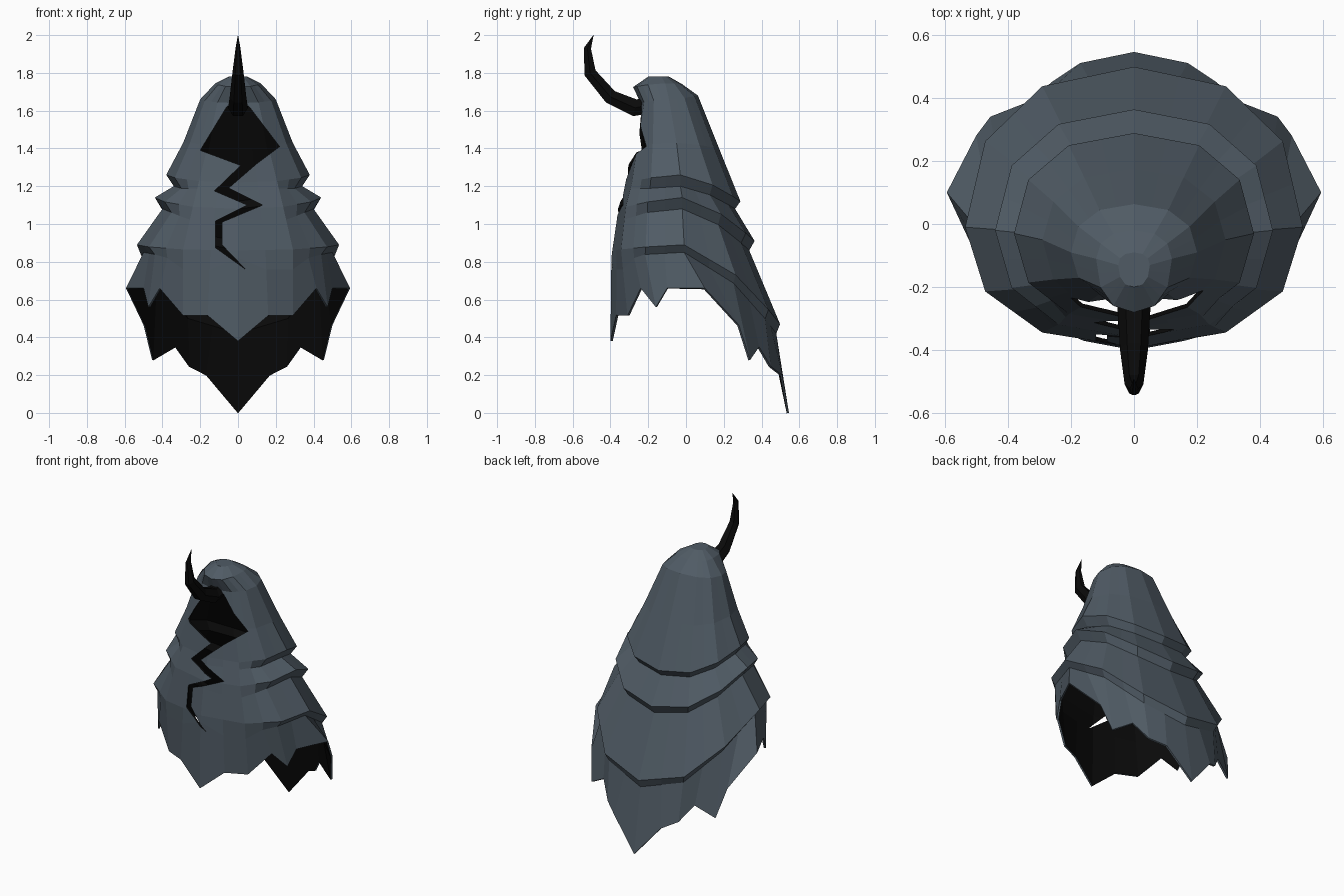
import bpy, bmesh, math
from mathutils import Vector

if "Cube" in bpy.data.objects:
    bpy.data.objects.remove(bpy.data.objects["Cube"])


def material(name, rgb):
    m = bpy.data.materials.new(name)
    m.diffuse_color = (*rgb, 1)
    m.use_nodes = True
    m.node_tree.nodes["Principled BSDF"].inputs["Base Color"].default_value = m.diffuse_color
    return m


CLOTH = material("slate_cloth", (0.08, 0.105, 0.13))
DARK = material("black", (0.003, 0.003, 0.003))


def loft(name, rings, mats, cap_end=False):
    """Skin closed rings, first ring capped, as a flat shaded mesh."""
    bm = bmesh.new()
    rows = [[bm.verts.new(p) for p in r] for r in rings]
    n = len(rings[0])
    for a, b in zip(rows, rows[1:]):
        for i in range(n):
            j = (i + 1) % n
            bm.faces.new((a[i], a[j], b[j], b[i]))
    bm.faces.new(rows[0][::-1])
    if cap_end:
        bm.faces.new(rows[-1])
        bmesh.ops.recalc_face_normals(bm, faces=bm.faces[:])
    me = bpy.data.meshes.new(name)
    bm.to_mesh(me)
    bm.free()
    for m in mats:
        me.materials.append(m)
    ob = bpy.data.objects.new(name, me)
    bpy.context.collection.objects.link(ob)
    return ob


def mirrored(half):
    """Complete a half ring that runs from back centre to front centre."""
    half = [tuple(p) for p in half]
    return half + [(-x, y, z) for x, y, z in half[-2:0:-1]]


def cloth_half(w, yc, yb, yf, zb, zs, zf):
    """Half of a 12 sided ring, with midpoints to match the hem columns."""
    half = []
    for i in range(0, 13, 2):
        t = math.pi * i / 12
        s, k = max(math.sin(t), 0), abs(math.cos(t))
        s = 0 if s < 0.01 else s ** 0.88
        ye, ze = (yb, zb) if i < 6 else (yf, zf)
        p = Vector((w * s, yc + (ye - yc) * k ** 0.9, zs + (ze - zs) * k ** 1.4))
        if half:
            half.append((half[-1] + p) / 2)
        half.append(p)
    return half


# Hooded cloak: half width, centre y, back y, front y, then z at back, side, front
profile = [
    (0.05, -0.13, -0.09, -0.20, 1.78, 1.78, 1.78),
    (0.12, -0.11, -0.02, -0.28, 1.74, 1.745, 1.725),
    (0.20, -0.09, 0.063, -0.24, 1.68, 1.66, 1.64),
    (0.29, -0.05, 0.175, -0.285, 1.40, 1.43, 1.42),
    (0.38, -0.03, 0.288, -0.32, 1.12, 1.26, 1.22),    # upper fold
    (0.34, -0.03, 0.26, -0.33, 1.08, 1.20, 1.17),
    (0.44, -0.02, 0.363, -0.36, 0.91, 1.14, 1.08),    # middle fold
    (0.40, -0.02, 0.335, -0.365, 0.86, 1.08, 1.03),
    (0.535, -0.01, 0.498, -0.39, 0.47, 0.89, 0.86),   # lower fold
    (0.50, -0.01, 0.478, -0.395, 0.42, 0.85, 0.82),
]
# Ragged hem, back centre to front centre
hem = [(0, 0.545, 0), (0.17, 0.51, 0.2), (0.26, 0.45, 0.245), (0.335, 0.387, 0.35),
       (0.455, 0.34, 0.28), (0.5, 0.28, 0.465), (0.593, 0.1, 0.66), (0.5, -0.1, 0.66),
       (0.475, -0.16, 0.56), (0.415, -0.24, 0.66), (0.29, -0.31, 0.515),
       (0.16, -0.37, 0.515), (0, -0.4, 0.38)]
halves = [cloth_half(*p) for p in profile] + [[Vector(p) for p in hem]]
# Folds die out towards the front
for r in (5, 7, 9):
    for i, fade in ((9, 0.5), (10, 1), (11, 1)):
        flat = halves[r - 1][i].lerp(halves[r + 1][i], 0.3)
        halves[r][i] = halves[r][i].lerp(flat, fade)
cloak = loft("hooded_cloak", [mirrored(h) for h in halves], [CLOTH, DARK])

# Dark lining
lining = cloak.modifiers.new("lining", "SOLIDIFY")
lining.thickness = 0.012
lining.offset = -1
lining.material_offset = 1

# Face opening and zigzag tear, cut through the front only
opening = [(0, 1.66), (0.06, 1.62), (0.22, 1.41), (0.10, 1.32), (-0.05, 1.19), (0.13, 1.10),
           (-0.085, 1.01), (-0.085, 0.89), (0.04, 0.76), (-0.12, 0.875), (-0.12, 1.015),
           (0.05, 1.10), (-0.125, 1.175), (0.015, 1.31), (-0.20, 1.39), (-0.06, 1.62)]
cutter = loft("opening_cutter", [[(x, y, z) for x, z in opening] for y in (-0.8, -0.08)],
              [CLOTH, DARK], cap_end=True)
for f in cutter.data.polygons:
    f.material_index = 1
cutter.hide_render = True
cutter.hide_viewport = True
cut = cloak.modifiers.new("opening", "BOOLEAN")
cut.operation = "DIFFERENCE"
cut.solver = "EXACT"
cut.object = cutter

# Curved horn: y, z, radius along its path
path = [(-0.2, 1.63, 0.052), (-0.27, 1.615, 0.052), (-0.40, 1.673, 0.044),
        (-0.508, 1.80, 0.037), (-0.522, 1.93, 0.022), (-0.49, 2.0, 0.001)]
rings = []
for i, (y, z, r) in enumerate(path):
    a, b = path[max(i - 1, 0)], path[min(i + 1, len(path) - 1)]
    d = Vector((0, b[0] - a[0], b[1] - a[1])).normalized()
    side = Vector((1, 0, 0))
    up = side.cross(d)
    thin = 1 if i < 3 else 0.8 if i == 3 else 0.6
    rings.append([Vector((0, y, z)) + r * (side * thin * math.cos(k * math.pi / 3) + up * math.sin(k * math.pi / 3))
                  for k in range(6)])
loft("horn", rings, [DARK], cap_end=True)
